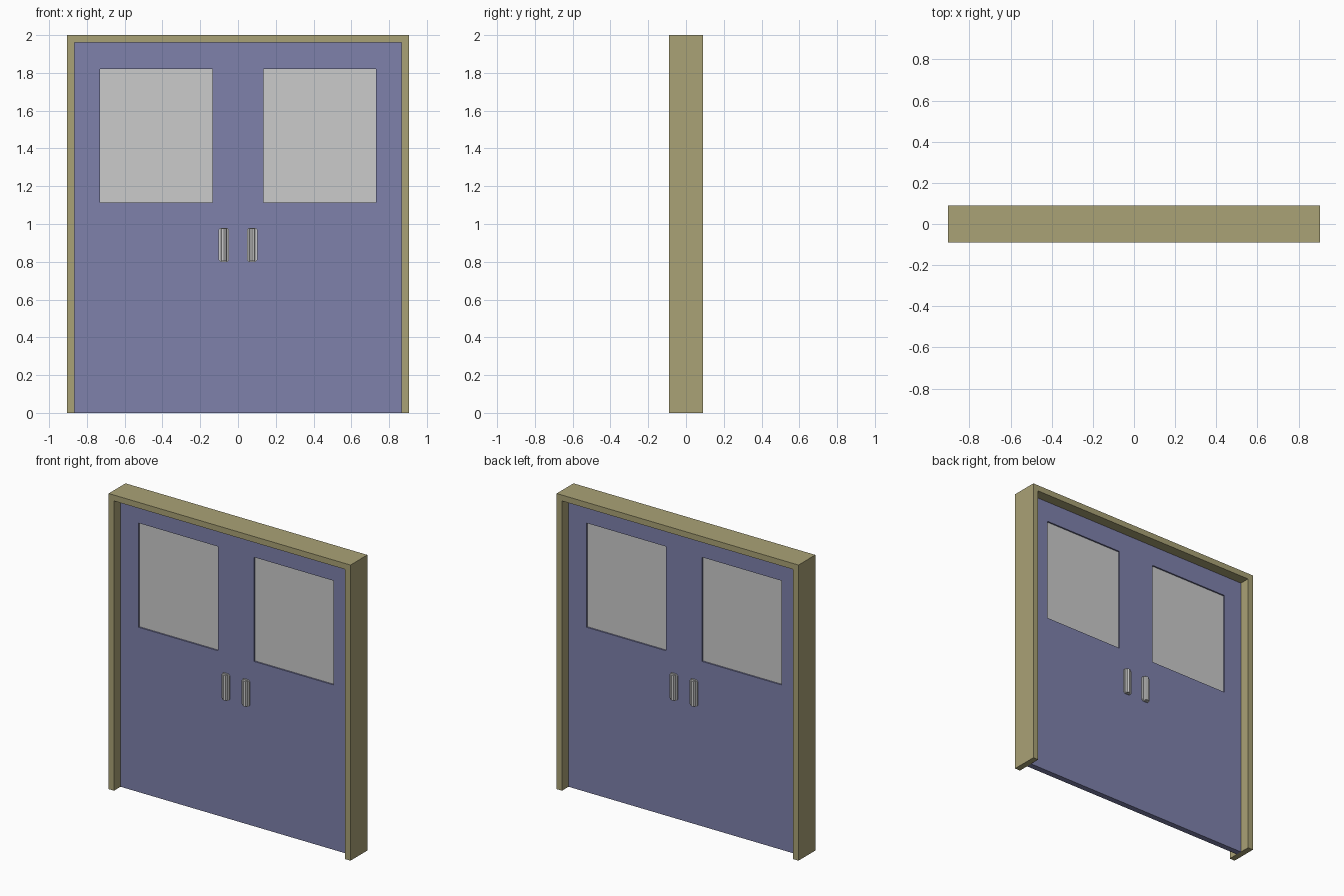
import bpy, bmesh, math

if "Cube" in bpy.data.objects:
    bpy.data.objects.remove(bpy.data.objects["Cube"])


def colour(name, rgb):
    m = bpy.data.materials.new(name)
    m.diffuse_color = (*rgb, 1)
    m.use_nodes = True
    m.node_tree.nodes["Principled BSDF"].inputs["Base Color"].default_value = m.diffuse_color
    return m


def finish(name, bm, mat=None):
    bmesh.ops.recalc_face_normals(bm, faces=bm.faces)
    me = bpy.data.meshes.new(name)
    bm.to_mesh(me)
    bm.free()
    ob = bpy.data.objects.new(name, me)
    bpy.context.collection.objects.link(ob)
    if mat:
        me.materials.append(mat)
    return ob


def slab(name, outline, y0, y1, mat=None):
    """Extrude an (x, z) outline from y0 to y1."""
    bm = bmesh.new()
    face = bm.faces.new([bm.verts.new((x, y0, z)) for x, z in outline])
    out = bmesh.ops.extrude_face_region(bm, geom=[face])["geom"]
    bmesh.ops.translate(bm, vec=(0, y1 - y0, 0),
                        verts=[v for v in out if isinstance(v, bmesh.types.BMVert)])
    return finish(name, bm, mat)


def rect(x0, x1, z0, z1, c=0):
    if not c:
        return [(x0, z0), (x1, z0), (x1, z1), (x0, z1)]
    return [(x0 + c, z0), (x1 - c, z0), (x1, z0 + c), (x1, z1 - c),
            (x1 - c, z1), (x0 + c, z1), (x0, z1 - c), (x0, z0 + c)]


tan = colour("tan_paint", (0.40, 0.36, 0.18))
blue = colour("blue_paint", (0.21, 0.22, 0.41))

# Door frame: jambs and head in one profile
W, IW, H, IH = 0.905, 0.865, 2.0, 1.96
slab("door_frame", [(-W, 0), (-IW, 0), (-IW, IH), (IW, IH), (IW, 0), (W, 0),
                    (W, H), (-W, H)], -0.09, 0.09, tan)

# Door panel: grid of cells with two window openings left out
xs = [-IW, -0.73, -0.135, 0.135, 0.73, IW]
zs = [0, 1.115, 1.82, IH]
bm = bmesh.new()
grid = [[bm.verts.new((x, -0.02, z)) for z in zs] for x in xs]
for i in range(5):
    for j in range(3):
        if not (j == 1 and i in (1, 3)):
            bm.faces.new((grid[i][j], grid[i + 1][j], grid[i + 1][j + 1], grid[i][j + 1]))
out = bmesh.ops.extrude_face_region(bm, geom=bm.faces[:])["geom"]
bmesh.ops.translate(bm, vec=(0, 0.04, 0),
                    verts=[v for v in out if isinstance(v, bmesh.types.BMVert)])
finish("door_panel", bm, blue)

for s, side in ((-1, "left"), (1, "right")):
    # Window pane, slightly recessed
    a, b = sorted((s * 0.135, s * 0.73))
    slab(f"{side}_window", rect(a, b, 1.115, 1.82), -0.01, 0.01)
    # Pull handles on both faces: chamfered plate and a rounded bar
    x = s * 0.075
    for f, face in ((-1, "front"), (1, "back")):
        slab(f"{side}_{face}_handle_plate", rect(x - 0.028, x + 0.028, 0.80, 0.98, 0.01),
             f * 0.02, f * 0.03)
        bm = bmesh.new()
        ring = [bm.verts.new((x + 0.016 * math.cos(t), f * (0.03 + 0.016 * math.sin(t)), 0.805))
                for t in (math.pi * k / 4 for k in range(5))]
        out = bmesh.ops.extrude_face_region(bm, geom=[bm.faces.new(ring)])["geom"]
        bmesh.ops.translate(bm, vec=(0, 0, 0.17),
                            verts=[v for v in out if isinstance(v, bmesh.types.BMVert)])
        finish(f"{side}_{face}_handle_bar", bm)
